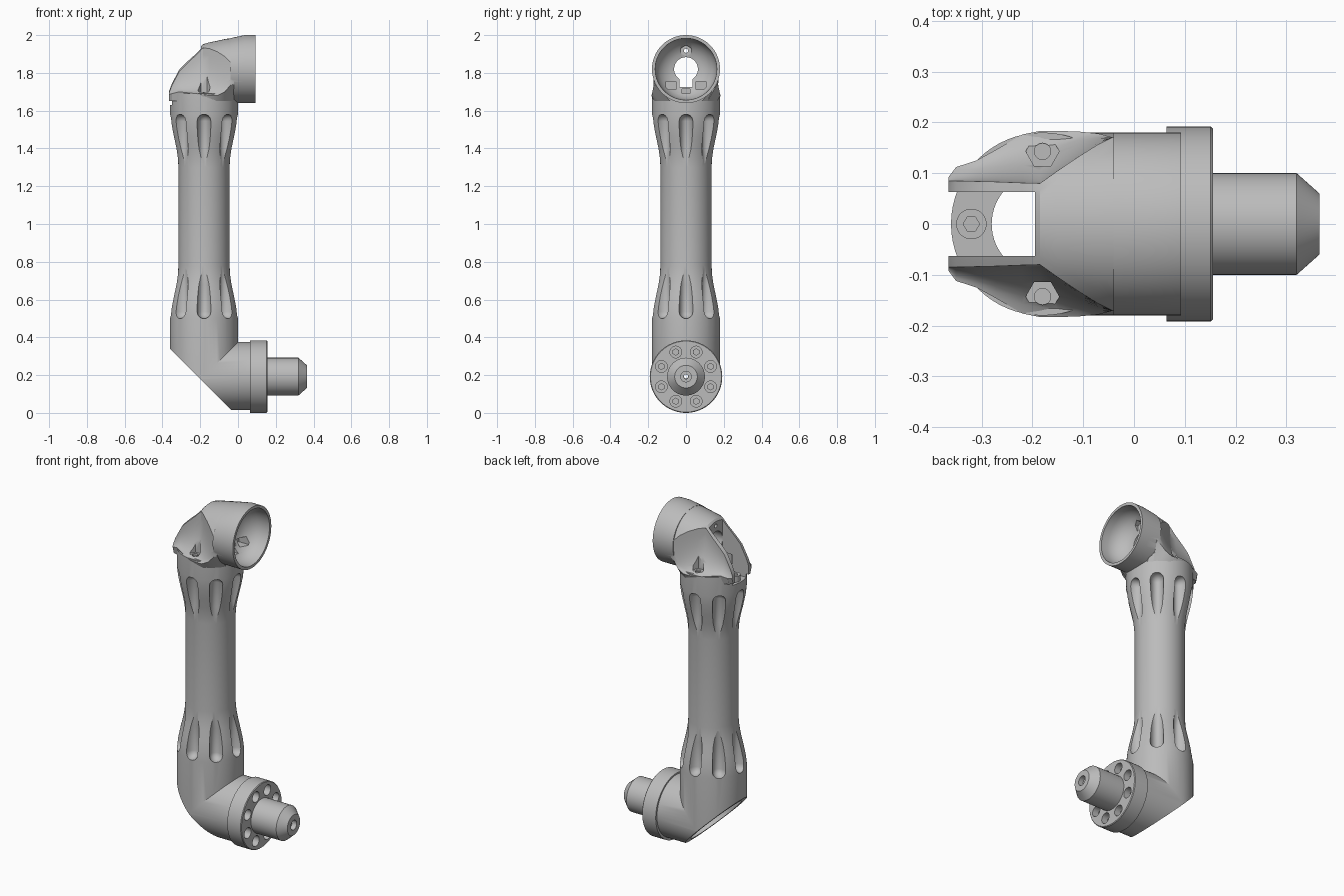
import bpy, bmesh
from math import sin, cos, pi, sqrt
from mathutils import Vector

if "Cube" in bpy.data.objects:
    bpy.data.objects.remove(bpy.data.objects["Cube"])

grey = bpy.data.materials.new("matte grey")
grey.use_nodes = True
grey.diffuse_color = (0.5, 0.5, 0.5, 1)
grey.node_tree.nodes["Principled BSDF"].inputs["Base Color"].default_value = (0.5, 0.5, 0.5, 1)

COL_X, R = -0.18, 0.18       # column axis and main pipe radius
LOW_Z, TOP_Z = 0.195, 1.82   # heights of the two joint axes


def ring(axis, h, r, a=0.0, b=0.0, n=64):
    """Circle round the z axis at (a, b, h) or round the x axis at (h, a, b)."""
    out = []
    for i in range(n):
        c, s = r * cos(2 * pi * i / n), r * sin(2 * pi * i / n)
        out.append((a + c, b + s, h) if axis == "z" else (h, a + s, b + c))
    return out


def loft(name, rings, clip=None):
    bm = bmesh.new()
    rows = [[bm.verts.new(p) for p in r] for r in rings]
    n = len(rows[0])
    for lo, hi in zip(rows, rows[1:]):
        for i in range(n):
            j = (i + 1) % n
            bm.faces.new((lo[i], lo[j], hi[j], hi[i]))
    bm.faces.new(rows[0])
    bm.faces.new(rows[-1])
    if clip:
        point, normal = clip
        geom = bm.verts[:] + bm.edges[:] + bm.faces[:]
        bmesh.ops.bisect_plane(bm, geom=geom, plane_co=point, plane_no=normal, clear_inner=True)
        bmesh.ops.holes_fill(bm, edges=[e for e in bm.edges if e.is_boundary], sides=0)
    bmesh.ops.recalc_face_normals(bm, faces=bm.faces)
    me = bpy.data.meshes.new(name)
    bm.to_mesh(me)
    bm.free()
    me.materials.append(grey)
    ob = bpy.data.objects.new(name, me)
    bpy.context.collection.objects.link(ob)
    return ob


def rod(name, axis, lo, hi, r, a, b, n=32):
    return loft(name, [ring(axis, lo, r, a, b, n), ring(axis, hi, r, a, b, n)])


def box(name, x, y, z):
    return loft(name, [[(u, y[0], z[0]), (u, y[1], z[0]), (u, y[1], z[1]), (u, y[0], z[1])] for u in x])


def select(ob):
    bpy.ops.object.select_all(action="DESELECT")
    ob.select_set(True)
    bpy.context.view_layer.objects.active = ob


def combine(target, tools, op="DIFFERENCE"):
    for tool in tools:
        select(target)
        mod = target.modifiers.new("combine", "BOOLEAN")
        mod.operation, mod.solver, mod.object = op, "EXACT", tool
        bpy.ops.object.modifier_apply(modifier=mod.name)
        bpy.data.objects.remove(tool)


def elbow(r):
    """Mitred corner ring between the column and the lower joint."""
    return [(COL_X + x, y, LOW_Z + x) for x, y, _ in ring("z", 0, r)]


def socket_cutter():
    """Domed cup with a central passage."""
    prof = [(0.12, 0.164), (0.05, 0.162), (0.02, 0.155), (-0.005, 0.14), (-0.03, 0.115),
            (-0.045, 0.085), (-0.05, 0.063), (-0.3, 0.063)]
    return loft("socket_cutter", [ring("x", x, r, 0, TOP_Z) for x, r in prof])


# Waisted column with the mitred lower elbow, sliced flat across its outer corner
flare = [(0.5, 0.18), (0.56, 0.174), (0.62, 0.162), (0.68, 0.148), (0.73, 0.139), (0.78, 0.135)]
profile = [(1.69, R)] + [(2.08 - z, r) for z, r in flare] + flare[::-1]
rings = [ring("z", z, r, COL_X) for z, r in profile]
rings += [elbow(R), ring("x", 0.066, R, 0, LOW_Z)]
column = loft("column_and_lower_elbow", rings, (Vector((-0.02, 0, 0)), Vector((1, 0, 1))))

bore = [ring("z", z, r, COL_X) for z, r in ((1.8, 0.1), (0.5, 0.1), (0.46, 0.15))]
bore += [elbow(0.15), ring("x", 0.02, 0.15, 0, LOW_Z)]
cutters = [loft("bore_cutter", bore), socket_cutter(),
           rod("axle_cutter", "x", 0, 0.1, 0.012, 0, LOW_Z),
           box("notch_cutter", (-0.5, -0.25), (-0.063, 0.063), (1.63, 1.8))]

# Eight flutes round each flare
flute = [(0.5, 0.25), (0.506, 0.6), (0.518, 0.88), (0.535, 1), (0.68, 1), (0.8, 0.82)]
for k in range(8):
    a = k * pi / 4
    for upper in (False, True):
        rows = []
        for z, s in flute:
            row = []
            for x, y, _ in ring("z", 0, s, n=24):
                u, v = 0.18 + 0.05 * x, 0.037 * y
                row.append((COL_X + u * cos(a) - v * sin(a), u * sin(a) + v * cos(a),
                            2.08 - z if upper else z))
            rows.append(row)
        cutters.append(loft("flute_cutter", rows))
combine(column, cutters)

# Flange with tapered shaft
profile = [(0.064, 0.192), (0.151, 0.192), (0.155, 0.188), (0.155, 0.1), (0.32, 0.1), (0.365, 0.06)]
flange = loft("flange_and_shaft", [ring("x", x, r, 0, LOW_Z - 0.003) for x, r in profile])
cutters = [rod("axle_cutter", "x", 0, 0.5, 0.012, 0, LOW_Z - 0.003),
           rod("counterbore_cutter", "x", 0.335, 0.5, 0.028, 0, LOW_Z - 0.003)]
bolts = []
for k in range(8):
    a = (k + 0.5) * pi / 4
    y, z = 0.141 * cos(a), LOW_Z - 0.003 + 0.141 * sin(a)
    cutters.append(rod("pocket_cutter", "x", 0.1, 0.2, 0.031, y, z))
    bolts.append(rod("flange_bolt", "x", 0.09, 0.125, 0.019, y, z, 6))
combine(flange, cutters)

# Upper hood: crowned spine with scooped cheeks (x, top, spine half width, rim half width, rim height)
stations = [(-0.365, 1.715, 0.085, 0.092, 1.685), (-0.35, 1.755, 0.085, 0.112, 1.69),
            (-0.31, 1.83, 0.084, 0.125, 1.7), (-0.27, 1.87, 0.083, 0.147, 1.695),
            (-0.22, 1.915, 0.081, 0.176, 1.69), (-0.185, 1.952, 0.08, 0.183, 1.685),
            (-0.15, 1.962, 0.105, 0.183, 1.68), (-0.11, 1.97, 0.132, 0.182, 1.68),
            (-0.07, 1.979, 0.157, 0.178, 1.7), (-0.04, 1.983, 0.172, 0.17, 1.735),
            (-0.02, 1.985, 0.172, 0.165, 1.74)]
rings = []
for x, top, w, rim, rim_z in stations:
    half = [(w * i / 6, top - R + sqrt(R * R - (w * i / 6) ** 2)) for i in range(7)]
    edge = half[-1][1]
    for i in range(1, 11):
        s = i / 10
        half.append((w + (rim - w) * s ** 2, edge + (rim_z - edge) * (1 - (1 - s) ** 1.5)))
    foot = rim - 0.012
    if x > COL_X:
        foot = min(foot, sqrt(R * R - (x - COL_X) ** 2))
    half += [(foot, 1.65), (0, 1.65)]
    rings.append([(x, y, z) for y, z in half] + [(x, -y, z) for y, z in half[-2:0:-1]])
hood = loft("upper_elbow", rings)

# Round socket, tapering a little at the top towards the hood
rings = []
for x, squash in ((-0.04, 0.91), (0.035, 1), (0.092, 1)):
    rings.append([(u, y, TOP_Z + (z - TOP_Z) * (squash if z > TOP_Z else 1))
                  for u, y, z in ring("x", x, R, 0, TOP_Z)])
combine(hood, [loft("socket", rings)], "UNION")

cutters = [socket_cutter(),
           rod("bore_cutter", "z", 1.5, 1.74, 0.1, COL_X, 0, 64),
           box("slot_cutter", (-0.5, -0.195), (-0.063, 0.063), (1.6, 2.1)),
           box("keyway_cutter", (-0.25, 0.0), (-0.035, 0.035), (1.725, 1.79)),
           box("latch_cutter", (-0.07, 0.03), (-0.022, 0.022), (1.685, 1.715)),
           rod("pin_cutter", "x", -0.25, 0.05, 0.011, 0, 1.917),
           rod("pin_seat_cutter", "x", -0.05, 0.05, 0.03, 0, 1.917, 6)]
for side in (-1, 1):
    y = side * 0.08
    cutters.append(box("tab_cutter", (-0.07, 0.0), (y - 0.027, y + 0.027), (1.712, 1.755)))
    cutters.append(rod("nut_cutter", "z", 1.7, 1.9, 0.033, COL_X, side * 0.143, 6))
    cutters.append(rod("screw_cutter", "z", 1.66, 1.8, 0.016, COL_X, side * 0.143))
combine(hood, cutters)

# Clamp screw standing in the rear slot
screw = rod("clamp_screw", "z", 1.62, 1.665, 0.03, -0.32, 0)
combine(screw, [rod("drive_cutter", "z", 1.65, 1.7, 0.016, -0.32, 0, 6)])

for ob in [column, flange, hood, screw] + bolts:
    select(ob)
    bpy.ops.object.shade_smooth_by_angle(angle=pi / 6)
